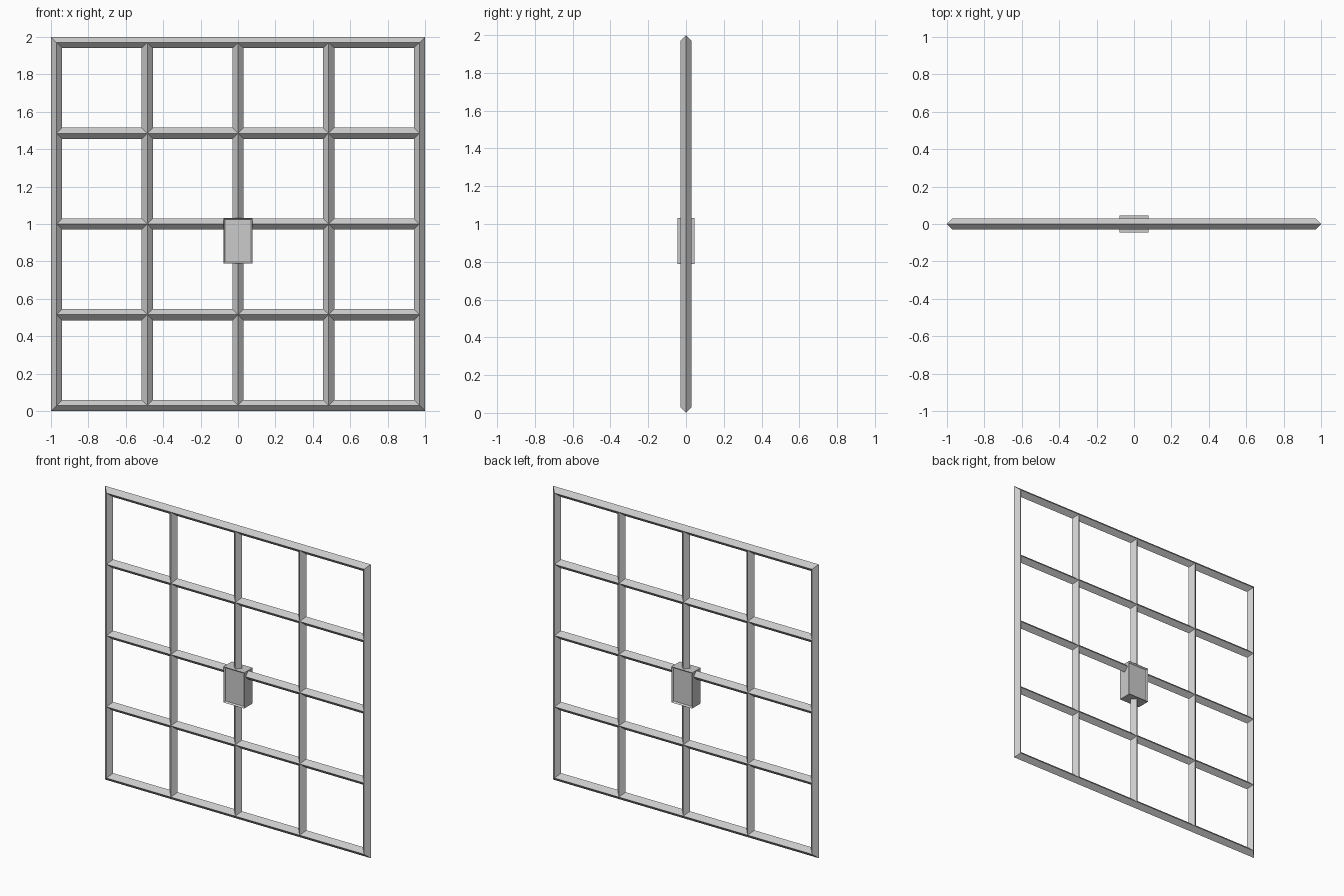
import bpy, bmesh

if "Cube" in bpy.data.objects:
    bpy.data.objects.remove(bpy.data.objects["Cube"])

R = 0.03          # half diagonal of the diamond bars
EDGE = 0.97       # centre line of the outer frame
STEP = EDGE / 2   # bar spacing
DIAMOND = [(R, 0), (0, R), (-R, 0), (0, -R)]


def finish(bm, name):
    bmesh.ops.recalc_face_normals(bm, faces=bm.faces)
    mesh = bpy.data.meshes.new(name)
    bm.to_mesh(mesh)
    bm.free()
    obj = bpy.data.objects.new(name, mesh)
    bpy.context.collection.objects.link(obj)
    return obj


def bridge(bm, a, b):
    for i in range(4):
        j = (i + 1) % 4
        bm.faces.new((a[i], a[j], b[j], b[i]))


def bar(name, offset, vertical):
    """Diamond bar crossing the frame, ends buried in the frame crests."""
    bm = bmesh.new()
    rings = []
    for end in (-EDGE, EDGE):
        pts = [(offset + u, v, 1 + end) if vertical else (end, v, 1 + offset + u)
               for u, v in DIAMOND]
        rings.append([bm.verts.new(p) for p in pts])
        bm.faces.new(rings[-1])
    bridge(bm, *rings)
    return finish(bm, name)


# outer frame: diamond section swept round a square with mitred corners
bm = bmesh.new()
rings = [[bm.verts.new((sx * (EDGE + u), v, 1 + sz * (EDGE + u))) for u, v in DIAMOND]
         for sx, sz in ((-1, -1), (1, -1), (1, 1), (-1, 1))]
for k in range(4):
    bridge(bm, rings[k], rings[(k + 1) % 4])
finish(bm, "outer_frame")

# inner bars
for i in (-1, 0, 1):
    bar(f"upright_bar_{i + 2}", i * STEP, True)
    bar(f"cross_bar_{i + 2}", i * STEP, False)

# lock box with a shallow recessed panel on front and back
bm = bmesh.new()
bmesh.ops.create_cube(bm, size=1)
bmesh.ops.scale(bm, vec=(0.157, 0.092, 0.243), verts=bm.verts)
bm.normal_update()
plates = [f for f in bm.faces if abs(f.normal.y) > 0.9]
bmesh.ops.inset_individual(bm, faces=plates, thickness=0.012)
for f in plates:
    for v in f.verts:
        v.co.y *= 0.78
box = finish(bm, "lock_box")
box.location = (0, 0, 0.911)
